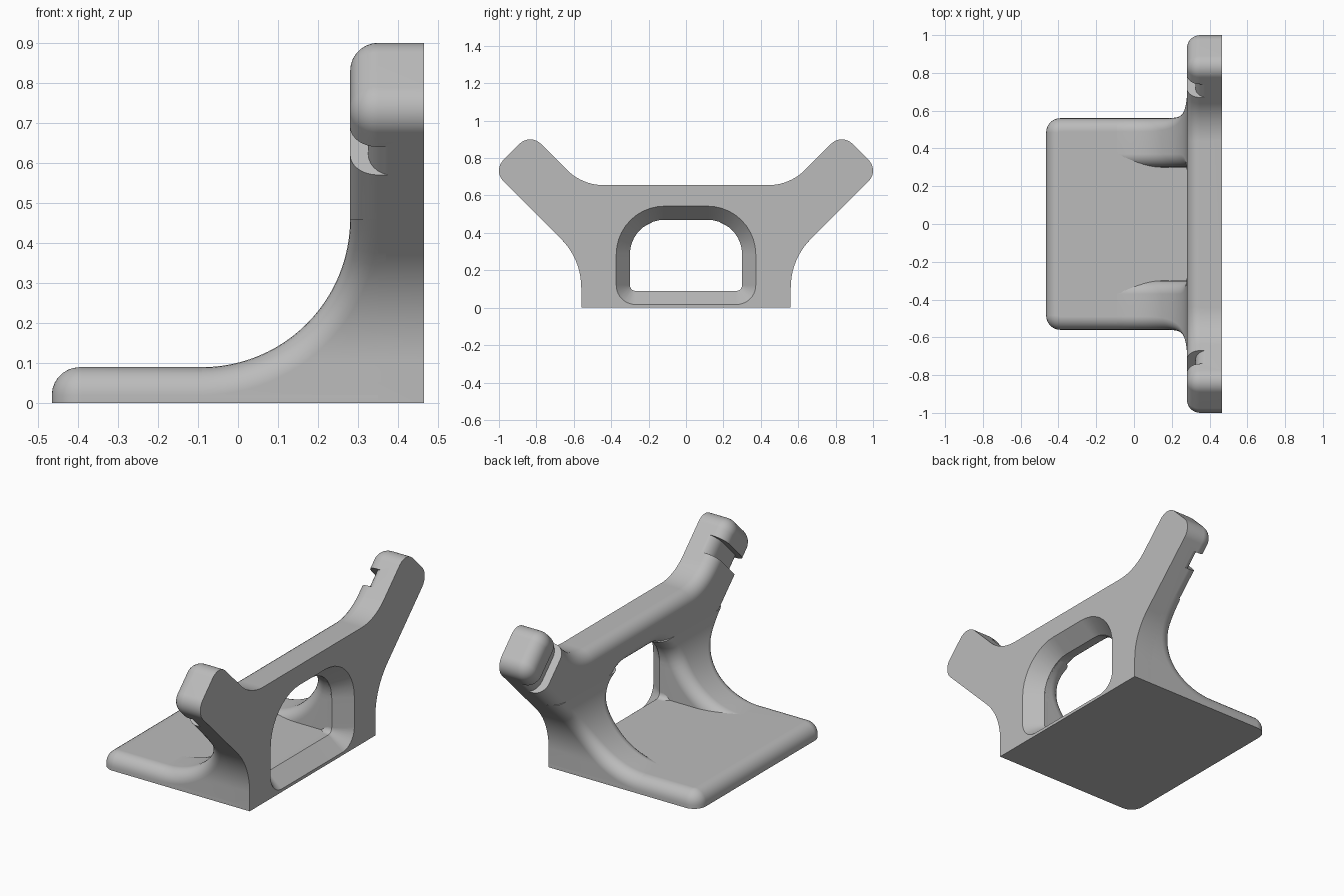
import bpy, bmesh
from math import sin, cos, tan, atan2, sqrt, pi, radians
from mathutils import Vector, Matrix

cube = bpy.data.objects.get("Cube")
if cube:
    bpy.data.objects.remove(cube, do_unlink=True)

grey = bpy.data.materials.new("plain_grey")
grey.use_nodes = True
colour = (0.5, 0.5, 0.5, 1)
grey.diffuse_color = colour
grey.node_tree.nodes["Principled BSDF"].inputs["Base Color"].default_value = colour

ROUND = 0.07      # edge rounding radius
STEPS = 7         # rounding segments
BACK = 0.465      # rear face of the upright
FACE = 0.28       # front face of the upright
SWEEP = 0.37      # large fillet radius
FLOOR = 0.09      # top of the base
quarter = [pi / 2 * k / STEPS for k in range(STEPS + 1)]


def outline(corners, inset=0.0, n=10):
    """Counter-clockwise polygon with filleted corners (u, v, radius), inset evenly."""
    pts = []
    for i, (u, v, r) in enumerate(corners):
        p = Vector((u, v))
        d1 = (p - Vector(corners[i - 1][:2])).normalized()
        d2 = (Vector(corners[(i + 1) % len(corners)][:2]) - p).normalized()
        n1, n2 = Vector((-d1.y, d1.x)), Vector((-d2.y, d2.x))
        p = p + (n1 + n2) * inset / (1 + n1.dot(n2))
        if r == 0:
            pts.append(p)
            continue
        turn = atan2(d1.x * d2.y - d1.y * d2.x, d1.dot(d2))
        side = 1 if turn > 0 else -1
        rad = r - side * inset
        arm = n1 * rad * side
        centre = p - d1 * rad * tan(abs(turn) / 2) + arm
        pts += [centre + Matrix.Rotation(turn * k / n, 2) @ -arm for k in range(n + 1)]
    return pts


def loft(name, rings):
    """Closed solid through matching rings of points."""
    bm = bmesh.new()
    rows = [[bm.verts.new(p) for p in ring] for ring in rings]
    for a, b in zip(rows, rows[1:]):
        for i in range(len(a)):
            bm.faces.new((a[i - 1], a[i], b[i], b[i - 1]))
    bm.faces.new(rows[0])
    bm.faces.new(rows[-1])
    bmesh.ops.recalc_face_normals(bm, faces=bm.faces)
    mesh = bpy.data.meshes.new(name)
    bm.to_mesh(mesh)
    bm.free()
    mesh.materials.append(grey)
    obj = bpy.data.objects.new(name, mesh)
    bpy.context.collection.objects.link(obj)
    return obj


def activate(obj):
    bpy.ops.object.select_all(action='DESELECT')
    obj.select_set(True)
    bpy.context.view_layer.objects.active = obj


def cut(obj, cutter):
    mod = obj.modifiers.new("cut", 'BOOLEAN')
    mod.operation = 'DIFFERENCE'
    mod.solver = 'EXACT'
    mod.object = cutter
    activate(obj)
    bpy.ops.object.modifier_apply(modifier=mod.name)
    bpy.data.objects.remove(cutter, do_unlink=True)


def finish(obj):
    activate(obj)
    bpy.ops.object.shade_smooth_by_angle(angle=radians(30))
    mod = obj.modifiers.new("even_shading", 'WEIGHTED_NORMAL')
    mod.keep_sharp = True


def upright_ring(corners, x, inset):
    return [(x, p.x, p.y) for p in outline(corners, inset)]


# Upright with two slanted arms, rounded towards the front
half = [(0.56, 0, 0), (0.56, 0.26, SWEEP), (1.033, 0.733, 0.08),
        (0.833, 0.933, 0.08), (0.555, 0.655, 0.28)]
shape = half + [(-y, z, r) for y, z, r in reversed(half)]
rings = [upright_ring(shape, BACK, 0)]
rings += [upright_ring(shape, FACE + ROUND * (1 - sin(a)), ROUND * (1 - cos(a))) for a in quarter]
upright = loft("upright", rings)

# Arched window, chamfered at the rear and rounded at the front
window = [(-0.3, FLOOR, 0.03), (0.3, FLOOR, 0.03), (0.3, 0.47, 0.185), (-0.3, 0.47, 0.185)]
slope = 0.073 / 0.09
rings = [upright_ring(window, BACK + 0.02, -slope * 0.11), upright_ring(window, BACK - 0.09, 0)]
rings += [upright_ring(window, FACE + ROUND * (1 - sin(a)), -ROUND * (1 - cos(a))) for a in quarter]
rings.append(upright_ring(window, FACE - 0.04, -ROUND))
cut(upright, loft("window_cutter", rings))

# Strap notch across the front of each arm
centre, reach = 0.0707, 0.1435
arc = [(reach - 0.075 + 0.075 * cos(a), 0.39 - 0.065 * sin(a)) for a in quarter]
edge = [(0.25, 0.2), (0.25, 0.39)] + arc
notch = edge + [(-t, x) for t, x in reversed(edge)]
for side in (1, -1):
    rings = [[(x, side * (s + centre + t) / sqrt(2), (s - centre - t) / sqrt(2))
              for t, x in notch] for s in (1.018, 1.117)]
    cut(upright, loft("notch_cutter", rings))
finish(upright)

# Base slab with rounded top edges and the window sill cut into its rear
slab = [(-BACK, -0.56, 0.075), (BACK, -0.56, 0), (BACK, 0.56, 0), (-BACK, 0.56, 0.075)]
rings = [[(p.x, p.y, 0) for p in outline(slab)]]
rings += [[(p.x, p.y, FLOOR - ROUND * (1 - sin(a))) for p in outline(slab, ROUND * (1 - cos(a)))]
          for a in quarter]
base = loft("base", rings)
sill = [upright_ring(window, BACK + 0.02, -slope * 0.11),
        upright_ring(window, BACK - 0.102, slope * 0.012)]
cut(base, loft("sill_cutter", sill))
finish(base)


def outer_y(z):
    start = 0.107
    if z < start:
        return 0.56
    if z > start + SWEEP * sin(pi / 4):
        return z + 0.3
    return 0.56 + SWEEP - sqrt(SWEEP ** 2 - (z - start) ** 2)


def inner_y(z):
    rise = max(0, z - 0.285)
    return 0.115 + sqrt(max(0, 0.185 ** 2 - rise ** 2))


# Curved webs sweeping from the base up into the upright
def web_section(a, side):
    def spot(depth):
        reach = SWEEP + depth
        return FACE - SWEEP + reach * sin(a), FLOOR + SWEEP - reach * cos(a)

    inner, outer = [], []
    for q in quarter:
        x, z = spot(ROUND * (1 - sin(q)))
        inset = ROUND * (1 - cos(q))
        inner.append((x, side * (inner_y(z) + inset), z))
        outer.append((x, side * (outer_y(z) - inset), z))
    deep = 0.37
    z = inner[0][2]
    return ([(deep, inner[0][1], z)] + inner + outer[::-1] + [(deep, outer[0][1], z)])


for side, label in ((1, "rear_web"), (-1, "front_web")):
    web = loft(label, [web_section(pi / 2 * k / 24, side) for k in range(25)])
    finish(web)
